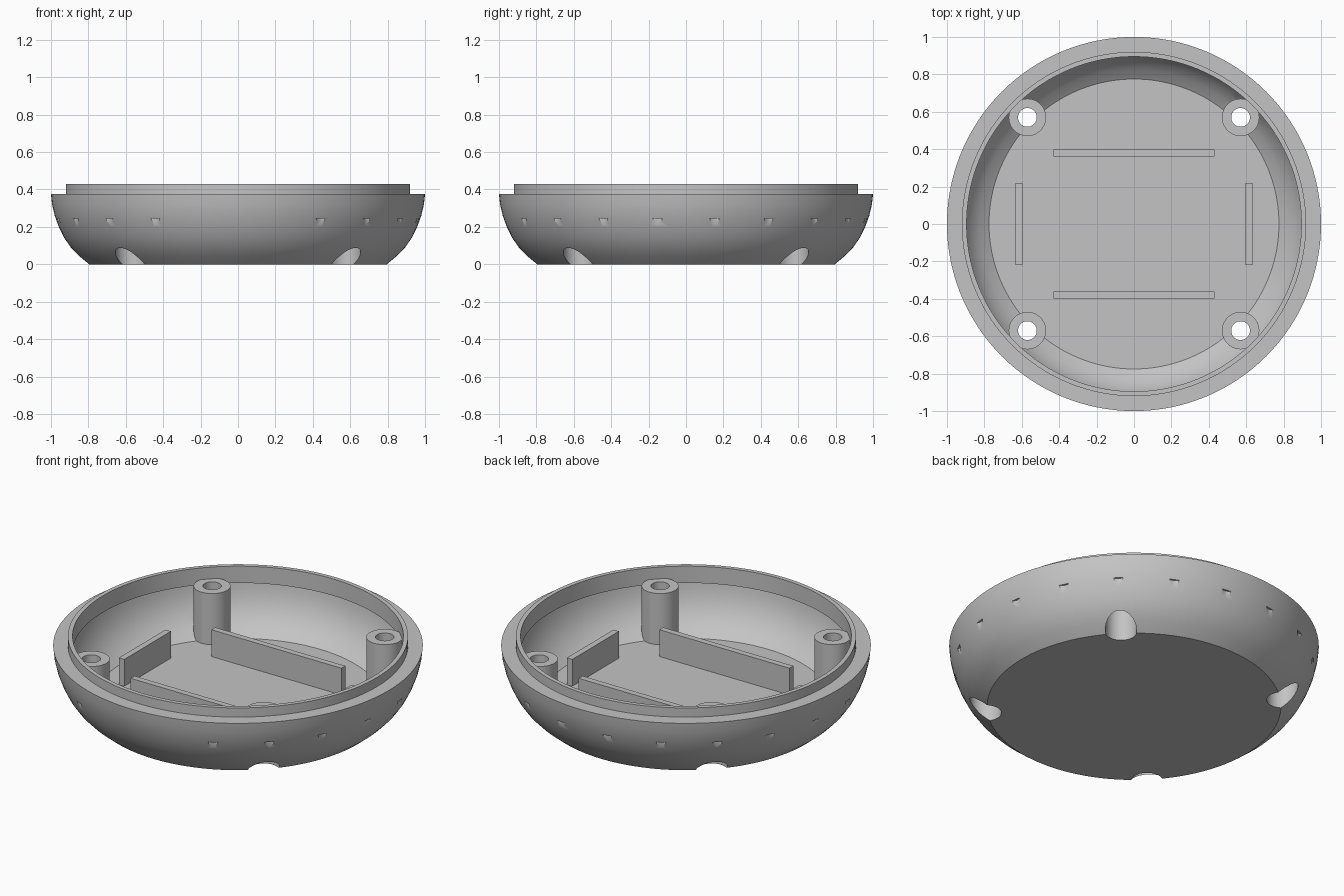
import bpy, bmesh
from math import cos, sin, pi, radians
from mathutils import Matrix, Vector

cube = bpy.data.objects.get("Cube")
if cube:
    bpy.data.objects.remove(cube, do_unlink=True)

grey = bpy.data.materials.new("plain grey")
grey.use_nodes = True
COLOUR = (0.55, 0.55, 0.55, 1)
grey.diffuse_color = COLOUR
grey.node_tree.nodes["Principled BSDF"].inputs["Base Color"].default_value = COLOUR


def finish(bm, name):
    bmesh.ops.recalc_face_normals(bm, faces=bm.faces)
    mesh = bpy.data.meshes.new(name)
    bm.to_mesh(mesh)
    bm.free()
    obj = bpy.data.objects.new(name, mesh)
    mesh.materials.append(grey)
    bpy.context.collection.objects.link(obj)
    return obj


def revolve(name, profile, steps=128):
    """Spin a closed (radius, height) profile about z."""
    bm = bmesh.new()
    verts = [bm.verts.new((r, 0, z)) for r, z in profile]
    edges = [bm.edges.new((a, b)) for a, b in zip(verts, verts[1:] + verts[:1])
             if a.co.x + b.co.x > 0]
    bmesh.ops.spin(bm, geom=verts + edges, cent=(0, 0, 0), axis=(0, 0, 1),
                   angle=2 * pi, steps=steps)
    bmesh.ops.remove_doubles(bm, verts=bm.verts, dist=1e-4)
    return finish(bm, name)


def cylinders(name, spots, radius, low, high, sides=48):
    bm = bmesh.new()
    for x, y in spots:
        bmesh.ops.create_cone(bm, cap_ends=True, segments=sides, radius1=radius,
                              radius2=radius, depth=high - low,
                              matrix=Matrix.Translation((x, y, (low + high) / 2)))
    return finish(bm, name)


def combine(obj, other, operation):
    """Apply a boolean and discard the helper."""
    mod = obj.modifiers.new(operation.lower(), "BOOLEAN")
    mod.operation, mod.object, mod.solver = operation, other, "EXACT"
    bpy.context.view_layer.objects.active = obj
    bpy.ops.object.modifier_apply(modifier=mod.name)
    bpy.data.objects.remove(other, do_unlink=True)


def box(name, centre, size):
    bm = bmesh.new()
    bmesh.ops.create_cube(bm, size=1, matrix=Matrix.LocRotScale(
        Vector(centre), None, Vector(size)))
    return finish(bm, name)


# Bowl shell with a stepped lip
FLOOR = 0.055
outer = [(0.795, 0), (0.85, 0.045), (0.895, 0.092), (0.93, 0.143), (0.958, 0.2),
         (0.98, 0.26), (0.994, 0.32), (1, 0.375)]
lip = [(0.92, 0.375), (0.92, 0.43), (0.895, 0.43), (0.895, 0.33)]
inner = [(0.937, 0.33), (0.93, 0.28), (0.915, 0.225), (0.893, 0.175),
         (0.863, 0.13), (0.824, 0.09), (0.775, FLOOR)]
shell = revolve("bowl_shell", [(0, 0)] + outer + lip + inner + [(0, FLOOR)])

# Screw posts, trimmed to the bowl's outline
P = 0.57
corners = [(x, y) for x in (-P, P) for y in (-P, P)]
posts = cylinders("screw_posts", corners, 0.1, 0.02, 0.36)
outline = revolve("outline_trim", [(0, 0)] + [(r - 0.008, z) for r, z in outer]
                  + [(0, 0.375)])
combine(posts, outline, "INTERSECT")
combine(shell, posts, "UNION")

# Screw holes with wide recesses underneath
combine(shell, cylinders("recess_cutter", corners, 0.085, -0.1, 0.26), "DIFFERENCE")
combine(shell, cylinders("hole_cutter", corners, 0.05, -0.1, 0.5), "DIFFERENCE")

# Ring of small notches, leaving a gap at the front
angles = [radians(9 + 18 * i - 90) for i in range(1, 19)]
notches = cylinders("notch_cutter", [(1.003 * cos(a), 1.003 * sin(a)) for a in angles],
                    0.04, 0.15, 0.245, 24)
combine(shell, notches, "DIFFERENCE")

bpy.ops.object.select_all(action="DESELECT")
shell.select_set(True)
bpy.context.view_layer.objects.active = shell
bpy.ops.object.shade_smooth_by_angle(angle=radians(30))

# Upright holding ribs on the floor
low, high = FLOOR - 0.01, 0.215
mid, tall = (low + high) / 2, high - low
for side, word in ((-1, "front"), (1, "back")):
    box(word + "_rib", (0, 0.38 * side, mid), (0.86, 0.036, tall))
for side, word in ((-1, "right"), (1, "left")):
    box(word + "_rib", (0.615 * side, 0, mid), (0.036, 0.44, tall))
